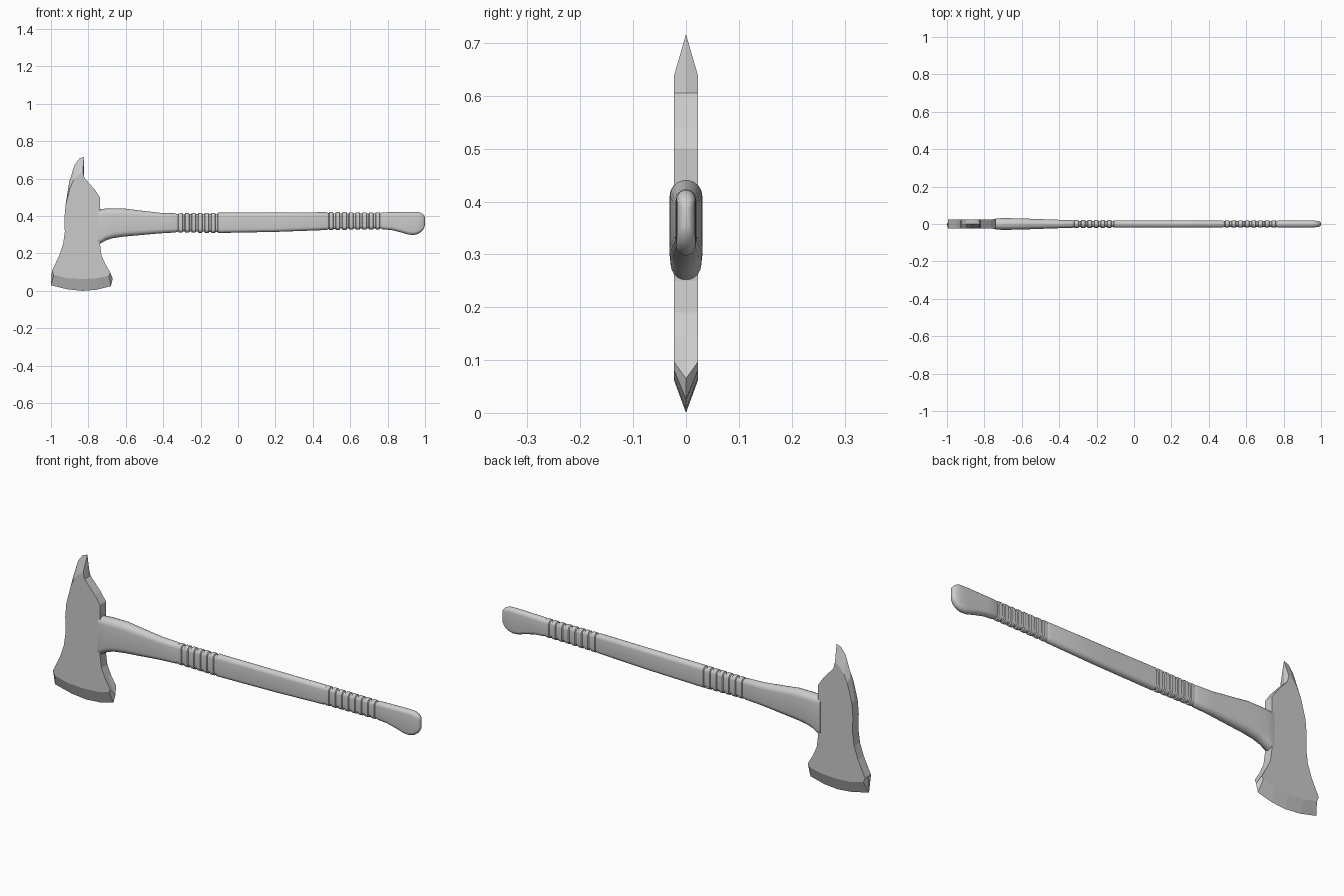
import bpy, bmesh, math

if "Cube" in bpy.data.objects:
    bpy.data.objects.remove(bpy.data.objects["Cube"])

def make_object(name, bm):
    bmesh.ops.recalc_face_normals(bm, faces=bm.faces)
    mesh = bpy.data.meshes.new(name)
    bm.to_mesh(mesh)
    bm.free()
    obj = bpy.data.objects.new(name, mesh)
    bpy.context.collection.objects.link(obj)
    return obj

# Axe head: a flat cheek outline plus a mid-plane outline that sharpens the edges
T = 0.023
head = [  # (cheek x, z), (mid-plane x, z or None where the side is square)
    ((-0.995, 0.108), None),
    ((-0.985, 0.085), (-1.0, 0.03)),
    ((-0.915, 0.068), (-0.91, 0.008)),
    ((-0.83, 0.063), (-0.83, 0.0)),
    ((-0.75, 0.068), (-0.755, 0.006)),
    ((-0.69, 0.082), (-0.68, 0.025)),
    ((-0.682, 0.097), (-0.67, 0.065)),
    ((-0.71, 0.145), None),
    ((-0.73, 0.19), None),
    ((-0.738, 0.25), None),
    ((-0.738, 0.50), None),
    ((-0.765, 0.54), None),
    ((-0.822, 0.605), None),
    ((-0.83, 0.637), (-0.823, 0.717)),
    ((-0.855, 0.622), (-0.848, 0.708)),
    ((-0.88, 0.59), (-0.873, 0.675)),
    ((-0.898, 0.55), (-0.902, 0.585)),
    ((-0.922, 0.46), None),
    ((-0.928, 0.39), None),
    ((-0.926, 0.315), None),
    ((-0.935, 0.25), None),
    ((-0.955, 0.19), None),
]
bm = bmesh.new()
front = [bm.verts.new((c[0], -T, c[1])) for c, m in head]
mid = [bm.verts.new(((m or c)[0], 0, (m or c)[1])) for c, m in head]
back = [bm.verts.new((c[0], T, c[1])) for c, m in head]
bm.faces.new(front)
bm.faces.new(back[::-1])
for i in range(len(head)):
    j = (i + 1) % len(head)
    bm.faces.new((front[i], front[j], mid[j], mid[i]))
    bm.faces.new((mid[i], mid[j], back[j], back[i]))
make_object("axe_head", bm)

# Handle: rounded cross-sections lofted along x (x, bottom z, top z, half width)
stations = [
    (-0.75, 0.25, 0.437, 0.026), (-0.735, 0.252, 0.437, 0.029),
    (-0.71, 0.268, 0.44, 0.031), (-0.67, 0.281, 0.441, 0.031),
    (-0.61, 0.29, 0.441, 0.030), (-0.54, 0.296, 0.432, 0.0275),
    (-0.42, 0.307, 0.418, 0.023), (-0.33, 0.312, 0.415, 0.021),
    (-0.11, 0.309, 0.418, 0.020), (0.2, 0.315, 0.419, 0.019),
    (0.475, 0.325, 0.421, 0.019), (0.77, 0.329, 0.42, 0.019),
    (0.82, 0.325, 0.421, 0.019), (0.87, 0.313, 0.422, 0.019),
    (0.91, 0.301, 0.423, 0.019), (0.94, 0.298, 0.423, 0.019),
    (0.965, 0.305, 0.422, 0.018), (0.985, 0.32, 0.414, 0.016),
    (0.996, 0.338, 0.402, 0.011), (1.0, 0.35, 0.39, 0.005),
]

def section(x):
    for a, b in zip(stations, stations[1:]):
        if a[0] <= x <= b[0]:
            f = (x - a[0]) / (b[0] - a[0])
            return [a[k] + f * (b[k] - a[k]) for k in (1, 2, 3)]

# Ribbed grips: evenly spaced grooves cut into the two grip zones
rings = list(stations)
for start, end, count in ((-0.325, -0.115, 7), (0.48, 0.765, 9)):
    for n in range(count):
        c = start + (end - start) * n / (count - 1)
        for dx, d in ((-0.008, 0), (-0.005, 0.006), (0.005, 0.006), (0.008, 0)):
            lo, hi, w = section(c + dx)
            rings.append((c + dx, lo + d, hi - d, w - d * 0.7))
ends = {-0.33, -0.11, 0.475, 0.77}
rings = sorted(r for r in rings if r[0] not in ends)

bm = bmesh.new()
loops = []
for x, lo, hi, w in rings:
    ring = []
    for k in range(20):
        top = k < 10
        a = math.pi * (k if top else k - 1 + 1 - 10) / 9 + (0 if top else math.pi)
        zc = hi - w if top else lo + w
        ring.append(bm.verts.new((x, w * math.cos(a), zc + w * math.sin(a))))
    loops.append(ring)
for a, b in zip(loops, loops[1:]):
    for i in range(20):
        j = (i + 1) % 20
        bm.faces.new((a[i], a[j], b[j], b[i]))
bm.faces.new(loops[0])
bm.faces.new(loops[-1][::-1])
handle = make_object("handle", bm)
bpy.context.view_layer.objects.active = handle
handle.select_set(True)
bpy.ops.object.shade_smooth_by_angle(angle=math.radians(32))
